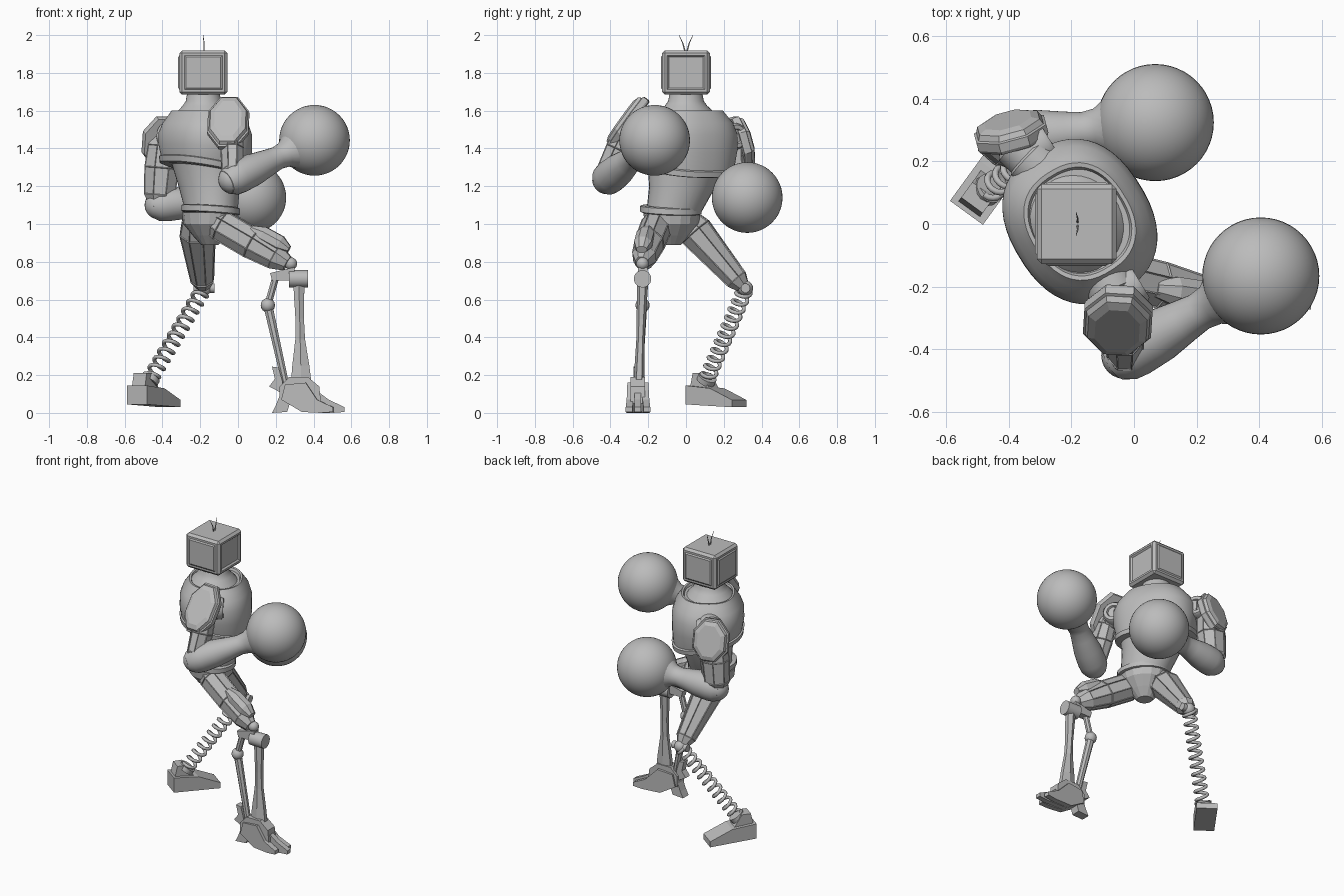
import bpy, bmesh
from math import sin, cos, pi, copysign
from mathutils import Vector as V

if "Cube" in bpy.data.objects:
    bpy.data.objects.remove(bpy.data.objects["Cube"])

grey = bpy.data.materials.new("plain_grey")
grey.use_nodes = True
grey.diffuse_color = (0.5, 0.5, 0.5, 1)
grey.node_tree.nodes["Principled BSDF"].inputs["Base Color"].default_value = (0.5, 0.5, 0.5, 1)
UP = V((0, 0, 1))


def finish(name, bm, smooth=False):
    bmesh.ops.recalc_face_normals(bm, faces=bm.faces)
    me = bpy.data.meshes.new(name)
    bm.to_mesh(me)
    bm.free()
    me.materials.append(grey)
    ob = bpy.data.objects.new(name, me)
    bpy.context.collection.objects.link(ob)
    if smooth:
        bpy.ops.object.select_all(action="DESELECT")
        ob.select_set(True)
        bpy.context.view_layer.objects.active = ob
        bpy.ops.object.shade_smooth_by_angle(angle=0.7)
    return ob


def loft(name, rings, n=32, smooth=True, panel=0, power=1):
    """Skin over rings given as (centre, u axis, v axis); power < 1 squares them off."""
    bm = bmesh.new()
    loops = []
    for c, u, v in rings:
        angles = [2 * pi * (i + 0.5) / n for i in range(n)]
        loops.append([bm.verts.new(c + u * copysign(abs(cos(a)) ** power, cos(a))
                                   + v * copysign(abs(sin(a)) ** power, sin(a))) for a in angles])
    sides = []
    for lo, hi in zip(loops, loops[1:]):
        for i in range(n):
            j = (i + 1) % n
            sides.append(bm.faces.new((lo[i], lo[j], hi[j], hi[i])))
    bm.faces.new(loops[0][::-1])
    bm.faces.new(loops[-1])
    bmesh.ops.recalc_face_normals(bm, faces=bm.faces)
    if panel:
        big = [f for f in sides if f.calc_area() > 0.004]
        bmesh.ops.inset_individual(bm, faces=big, thickness=panel, depth=-panel * 0.7)
    return finish(name, bm, smooth)


def limb(name, a, b, prof, n=24, smooth=True, panel=0):
    """Loft from a to b; profile rows are (fraction, side radius, up radius)."""
    a, b = V(a), V(b)
    axis = (b - a).normalized()
    ref = UP if abs(axis.z) < 0.95 else V((0, 1, 0))
    u = ref.cross(axis).normalized()
    v = axis.cross(u)
    return loft(name, [(a.lerp(b, t), u * ru, v * rv) for t, ru, rv in prof], n, smooth, panel)


def rod(name, a, b, r0, r1=None, n=8):
    r1 = r1 or r0
    return limb(name, a, b, [(0, r0, r0), (1, r1, r1)], n, n > 8)


def ball(name, c, r, seg=24):
    bm = bmesh.new()
    bmesh.ops.create_uvsphere(bm, u_segments=seg, v_segments=seg // 2, radius=r)
    bmesh.ops.translate(bm, verts=bm.verts, vec=c)
    return finish(name, bm, True)


def prism(name, pts, origin, fwd, width):
    """Side profile (along, height) extruded sideways."""
    origin, fwd = V(origin), V(fwd).normalized()
    side = UP.cross(fwd)
    bm = bmesh.new()
    f = bm.faces.new([bm.verts.new(origin + fwd * s + UP * z - side * width / 2) for s, z in pts])
    ext = bmesh.ops.extrude_face_region(bm, geom=[f])["geom"]
    bmesh.ops.translate(bm, verts=[g for g in ext if isinstance(g, bmesh.types.BMVert)],
                        vec=side * width)
    return finish(name, bm)


# Torso: oval rings turned toward the punch, tilting down at the front
FWD, LEFT = V((0.85, 0.52, 0)), V((-0.52, 0.85, 0))


def oval(x, y, z, a, b, tilt=0.0):
    return V((x, y, z)), (FWD - UP * tilt) * a, LEFT * b


loft("chest", [oval(-.173, .008, z, a, b, t) for z, a, b, t in [
    (1.285, .205, .235, .2), (1.29, .222, .252, .2), (1.32, .226, .256, .2), (1.325, .216, .247, .2),
    (1.40, .225, .264, .1), (1.48, .224, .264, .03), (1.535, .206, .241, 0), (1.575, .18, .207, 0),
    (1.6, .165, .186, 0), (1.598, .153, .172, 0), (1.583, .147, .165, 0)]], 48, power=.84)
loft("neck", [oval(-.183, 0, z, a, b) for z, a, b in [
    (1.57, .155, .17), (1.595, .138, .15), (1.625, .11, .115), (1.65, .094, .096),
    (1.7, .085, .085)]])
loft("abdomen", [oval(x, y, z, a, b) for x, y, z, a, b in [
    (-.165, 0, 1.34, .185, .215), (-.152, -.018, 1.2, .155, .185), (-.14, -.065, 1.06, .133, .15)]])
loft("belt", [oval(-.145, -.08, z, a, a + .015, .08) for z, a in [
    (1.055, .14), (1.06, .152), (1.09, .152), (1.095, .14)]])
loft("pelvis", [oval(-.15, -.075, z, a, b) for z, a, b in [
    (1.06, .145, .155), (1.0, .138, .145), (.94, .09, .095), (.89, .045, .05)]], 16, False)

# Boxy head with a recessed screen and raised side panels
bm = bmesh.new()
bmesh.ops.create_cube(bm, size=1)
for vert in bm.verts:
    vert.co = V((vert.co.x * .255, vert.co.y * .255, vert.co.z * .235)) + V((-.183, 0, 1.802))
bmesh.ops.bevel(bm, geom=bm.edges[:], offset=.015, segments=1, affect="EDGES")
bm.normal_update()
for face in [f for f in bm.faces if f.calc_area() > .02 and abs(f.normal.z) < .1]:
    screen = face.normal.x > .9
    bmesh.ops.inset_individual(bm, faces=[face], thickness=.018, depth=0)
    bmesh.ops.inset_individual(bm, faces=[face], thickness=.012, depth=-.01 if screen else .006)
finish("head", bm)
for s in (-1, 1):
    rod("antenna_lower", (-.18, s * .004, 1.91), (-.18, s * .018, 1.96), .004, .003, 6)
    rod("antenna_upper", (-.18, s * .018, 1.96), (-.185, s * .037, 2.0), .003, .001, 6)


# Arms: socket, shell pad, upper arm, forearm and round glove
def arm(side, socket, shoulder, elbow, glove, pad, normal, pad_size, width, fore):
    socket, shoulder, elbow, glove = V(socket), V(shoulder), V(elbow), V(glove)
    limb(side + "_shoulder_joint", socket, shoulder,
         [(0, .085, .085), (.5, .085, .085), (.55, .075, .075), (.9, .075, .075), (1, .06, .06)])
    hub = socket.lerp(shoulder, .6)
    limb(side + "_shoulder_hub", hub, hub + FWD * .09,
         [(0, .07, .07), (.85, .07, .07), (1, .06, .06), (1, .04, .04), (.85, .035, .035)])
    limb(side + "_upper_arm", shoulder, elbow, [(0, .05, .05), (.12, width * .9, .075),
         (.45, width, .085), (.85, width * .9, .08), (1, .055, .055)], 8, False, .005)
    ball(side + "_elbow", elbow, fore * .85)
    wrist = glove + (elbow - glove).normalized() * .15
    limb(side + "_forearm", elbow, wrist, [(t, fore * k, fore * k) for t, k in [
         (-.13, .4), (-.1, .75), (0, .97), (.12, 1.02), (.35, .98), (.6, .8), (.76, .7),
         (.88, .78), (1, 1.12)]])
    ball(side + "_glove", glove, .187, 48)
    w, h = pad_size
    pad, normal = V(pad), V(normal).normalized()
    limb(side + "_shoulder_pad", pad - normal * .035, pad + normal * .035,
         [(0, w * .95, h * .96), (.15, w, h), (.55, w, h), (.6, w * .93, h * .94),
          (.85, w * .86, h * .88), (1, w * .65, h * .7)], 8, False)


arm("right", (-.1, -.14, 1.5), (-.03, -.29, 1.52), (-.03, -.42, 1.235), (.405, -.166, 1.443),
    (-.052, -.315, 1.54), (-.05, -.8, .58), (.118, .175), .068, .088)
arm("left", (-.28, .16, 1.47), (-.39, .265, 1.46), (-.42, .265, 1.1), (.068, .324, 1.14),
    (-.395, .3, 1.435), (-.25, .93, .27), (.125, .15), .1, .088)

# Thighs with recessed panels
limb("front_thigh", (-.15, -.14, 1.03), (.26, -.235, .79), [(0, .06, .07), (.15, .085, .09),
     (.55, .082, .09), (.85, .068, .074), (1, .035, .045)], 8, False, .006)
limb("front_thigh_plate", (.07, -.205, .975), (.27, -.235, .865), [(0, .03, .02), (.3, .05, .05),
     (.75, .05, .05), (1, .03, .02)], 8, False)
limb("rear_thigh", (-.22, -.01, 1.03), (-.185, .3, .67), [(0, .08, .075), (.2, .102, .098),
     (.9, .066, .064), (1, .04, .04)], 8, False, .006)

# Rear lower leg: knee ball and coil spring
knee, ankle = V((-.18, .315, .66)), V((-.458, .115, .19))
ball("rear_knee", knee, .04)
rod("rear_knee_pin", knee - V((.055, 0, 0)), knee + V((.055, 0, 0)), .025, n=12)
axis = (ankle - knee).normalized()
u = axis.orthogonal().normalized()
v = axis.cross(u)
turns, steps = 11, 16
curve = bpy.data.curves.new("spring", "CURVE")
curve.dimensions = "3D"
curve.bevel_depth = .0105
curve.bevel_resolution = 2
coil = curve.splines.new("POLY")
coil.points.add(turns * steps)
for i, p in enumerate(coil.points):
    a = 2 * pi * i / steps
    p.co = (*(knee.lerp(ankle, i / (turns * steps)) + (u * cos(a) + v * sin(a)) * .037), 1)
curve.materials.append(grey)
spring = bpy.data.objects.new("spring", curve)
bpy.context.collection.objects.link(spring)

# Rear foot
foot_dir = (.59, .81, 0)
prism("rear_foot", [(-.15, .045), (.155, .03), (.155, .068), (.01, .13), (-.15, .145)],
      (-.447, .157, 0), foot_dir, .13)
prism("rear_ankle_block", [(-.14, .12), (.0, .11), (-.03, .16), (-.06, .21), (-.12, .21)],
      (-.447, .157, 0), foot_dir, .085)
rod("rear_ankle_cap", ankle, ankle + axis * .03, .05, n=16)

# Front lower leg: knee, main strut and jointed side strut
ball("front_knee", (.28, -.23, .79), .033)
rod("front_knee_axle", (.27, -.23, .71), (.37, -.23, .71), .046, n=20)
prism("front_knee_bracket", [(.18, .7), (.3, .7), (.3, .77), (.25, .76), (.17, .74)],
      (0, -.23, 0), (1, 0, 0), .05)
limb("front_shin", (.322, -.23, .69), (.335, -.25, .14), [(0, .034, .03), (.35, .026, .024),
     (.55, .03, .022), (.8, .052, .026), (1, .065, .03)], 6, False)
rod("front_strut_upper", (.2, -.23, .72), (.158, -.23, .57), .02)
ball("front_strut_joint", (.158, -.23, .57), .038, 16)
rod("front_strut_lower", (.158, -.23, .57), (.25, -.25, .16), .026, .02)
rod("front_thin_rod", (.363, -.25, .3), (.358, -.25, .14), .006, n=6)

# Front foot: ankle, three toes and heel claws
prism("front_ankle", [(.22, .07), (.44, .05), (.43, .14), (.37, .19), (.27, .19), (.22, .14)],
      (0, -.255, 0), (1, 0, 0), .075)
for label, y, turn, reach in (("outer", -.295, -.06, 0.0), ("middle", -.255, 0, .06),
                              ("inner", -.215, .06, .03)):
    prism(label + "_toe", [(.23, .07), (.34, .005), (.44 + reach, 0), (.505 + reach, .005),
          (.505 + reach, .03), (.42 + reach, .07), (.36, .16), (.25, .15)],
          (0, y - turn * .4, 0), (1, turn, 0), .036)
prism("heel_claw", [(.18, 0), (.26, .005), (.29, .1), (.22, .09), (.2, .04)],
      (0, -.255, 0), (1, 0, 0), .06)
prism("heel_fin", [(.165, .14), (.24, .1), (.235, .17), (.215, .24), (.18, .245), (.195, .18)],
      (0, -.255, 0), (1, 0, 0), .045)
